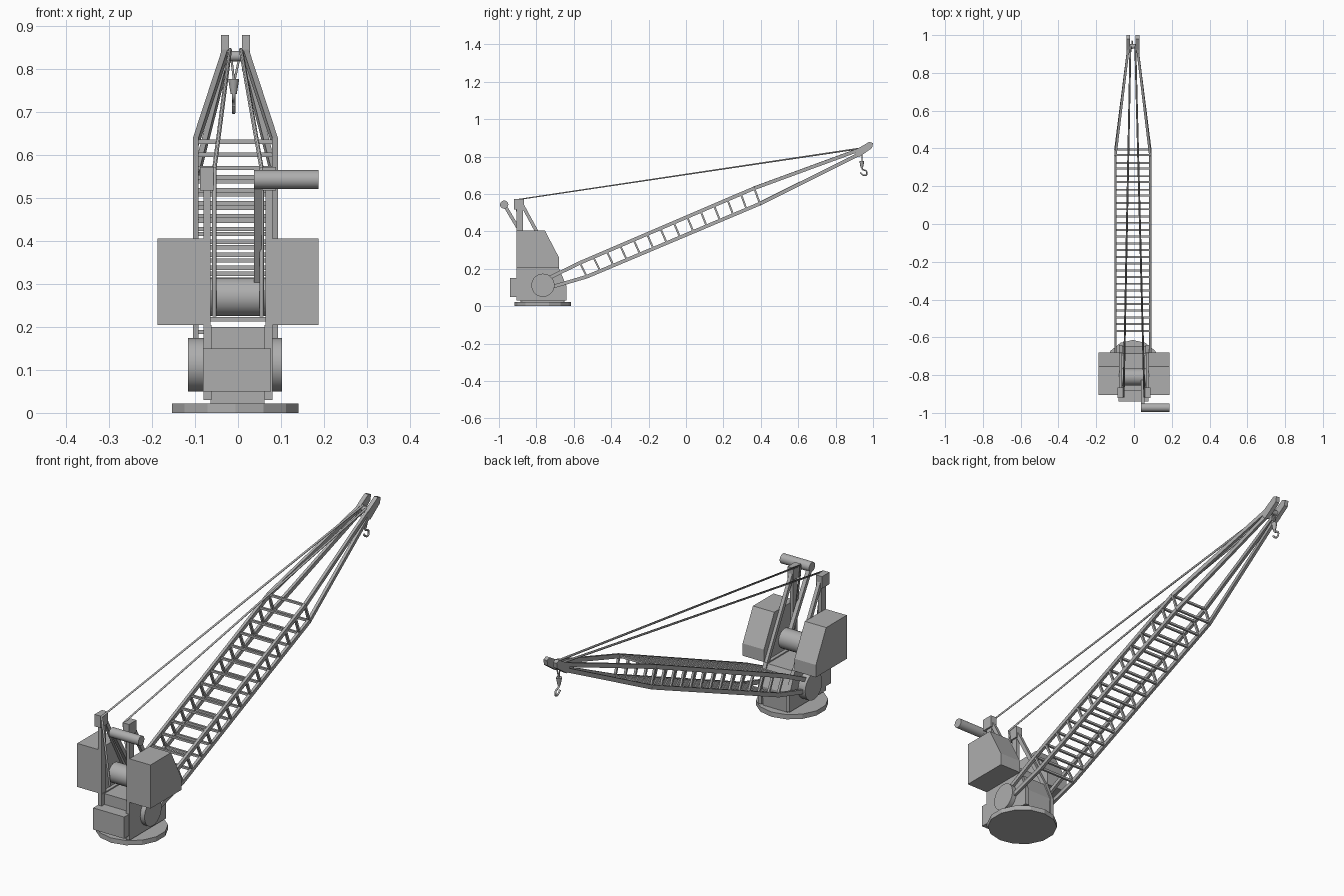
import bpy, bmesh, math
from mathutils import Vector

cube = bpy.data.objects.get("Cube")
if cube:
    bpy.data.objects.remove(cube)

grey = bpy.data.materials.new("plain_grey")
grey.use_nodes = True
grey.diffuse_color = (0.42, 0.42, 0.42, 1)
grey.node_tree.nodes["Principled BSDF"].inputs["Base Color"].default_value = grey.diffuse_color

CX = -0.006  # centre line of boom and base


def finish(bm, name, smooth=False):
    bmesh.ops.recalc_face_normals(bm, faces=bm.faces)
    mesh = bpy.data.meshes.new(name)
    bm.to_mesh(mesh)
    bm.free()
    mesh.materials.append(grey)
    obj = bpy.data.objects.new(name, mesh)
    bpy.context.collection.objects.link(obj)
    if smooth:
        bpy.ops.object.select_all(action="DESELECT")
        obj.select_set(True)
        bpy.context.view_layer.objects.active = obj
        bpy.ops.object.shade_smooth_by_angle(angle=math.radians(40))
    return obj


def side_plate(name, profile, x0, x1):
    """Extrude a (y, z) outline from x0 to x1."""
    bm = bmesh.new()
    face = bm.faces.new([bm.verts.new((x0, y, z)) for y, z in profile])
    new = bmesh.ops.extrude_face_region(bm, geom=[face])["geom"]
    bmesh.ops.translate(bm, vec=(x1 - x0, 0, 0),
                        verts=[v for v in new if isinstance(v, bmesh.types.BMVert)])
    return finish(bm, name)


def box(name, x0, x1, y0, y1, z0, z1):
    return side_plate(name, [(y0, z0), (y1, z0), (y1, z1), (y0, z1)], x0, x1)


def add_bar(bm, a, b, width, height):
    """Square bar from a to b, kept level across x."""
    a, b = Vector(a), Vector(b)
    d = (b - a).normalized()
    side = d.cross(Vector((0, 0, 1)))
    side = side.normalized() if side.length > 0.01 else Vector((1, 0, 0))
    up = side.cross(d)
    rings = []
    for p in (a, b):
        rings.append([bm.verts.new(p + side * width / 2 * s + up * height / 2 * t)
                      for s, t in ((-1, -1), (1, -1), (1, 1), (-1, 1))])
    for i in range(4):
        j = (i + 1) % 4
        bm.faces.new((rings[0][i], rings[0][j], rings[1][j], rings[1][i]))
    bm.faces.new(rings[0])
    bm.faces.new(rings[1])


def bars(name, pairs, width, height):
    bm = bmesh.new()
    for a, b in pairs:
        add_bar(bm, a, b, width, height)
    return finish(bm, name)


def cylinder(name, a, b, r, sides=24, r2=None, smooth=True):
    a, b = Vector(a), Vector(b)
    bm = bmesh.new()
    bmesh.ops.create_cone(bm, cap_ends=True, segments=sides, radius1=r,
                          radius2=r if r2 is None else r2, depth=(b - a).length)
    bm.transform(Vector((0, 0, 1)).rotation_difference(b - a).to_matrix().to_4x4())
    bmesh.ops.translate(bm, vec=(a + b) / 2, verts=bm.verts)
    return finish(bm, name, smooth)


def cable(name, points, r, smooth=False):
    curve = bpy.data.curves.new(name, "CURVE")
    curve.dimensions = "3D"
    curve.bevel_depth = r
    curve.bevel_resolution = 1
    curve.use_fill_caps = True
    spline = curve.splines.new("NURBS" if smooth else "POLY")
    spline.points.add(len(points) - 1)
    for p, co in zip(spline.points, points):
        p.co = (*co, 1)
    if smooth:
        spline.use_endpoint_u = True
        spline.order_u = 3
    curve.materials.append(grey)
    obj = bpy.data.objects.new(name, curve)
    bpy.context.collection.objects.link(obj)


# Base and turntable body
cylinder("base_disc", (CX, -0.765, 0), (CX, -0.765, 0.022), 0.151, 14, smooth=False)
side_plate("body", [(-0.885, 0.02), (-0.65, 0.02), (-0.645, 0.11), (-0.685, 0.2), (-0.885, 0.2)],
           -0.064, 0.062)
box("counterweight", -0.081, 0.077, -0.94, -0.87, 0.05, 0.15)
cylinder("boom_pivot", (CX - 0.11, -0.765, 0.112), (CX + 0.108, -0.765, 0.112), 0.062, 28)

# Paired side parts: cheeks, cabs, A-frame
CAB = [(-0.905, 0.205), (-0.68, 0.205), (-0.68, 0.262), (-0.755, 0.406), (-0.905, 0.406)]
CHEEK = [(-0.905, 0.03), (-0.64, 0.03), (-0.64, 0.11), (-0.68, 0.205), (-0.905, 0.205)]
for label, s in (("left", 1), ("right", -1)):
    side_plate(label + "_body_cheek", CHEEK, s * 0.062, s * 0.08)
    side_plate(label + "_cab", CAB, s * 0.078, s * 0.187)
    box(label + "_post", s * 0.064, s * 0.08, -0.905, -0.872, 0.03, 0.55)
    box(label + "_post_head", s * 0.057, s * 0.088, -0.92, -0.866, 0.517, 0.572)
    bars(label + "_post_strut", [((s * 0.072, -0.88, 0.55), (s * 0.072, -0.69, 0.2))], 0.016, 0.018)

# Winch drum and its lever
cylinder("winch_drum", (-0.064, -0.81, 0.27), (0.064, -0.81, 0.27), 0.045)
bars("winch_lever", [((0.046, -0.81, 0.27), (0.046, -0.972, 0.543))], 0.018, 0.018)
cylinder("lever_handle", (0.037, -0.972, 0.543), (0.187, -0.972, 0.543), 0.022)

# Lattice boom: chords, uprights and rungs
UPPER = [(-0.73, 0.152), (-0.567, 0.232), (0.365, 0.631), (0.93, 0.838)]
LOWER = [(-0.71, 0.105), (-0.53, 0.158), (0.395, 0.548), (0.93, 0.815)]
HALF = [0.092, 0.092, 0.092, 0.024]
for level, chord in (("upper", UPPER), ("lower", LOWER)):
    runs = []
    for s in (-1, 1):
        pts = [Vector((CX + s * h, y, z)) for h, (y, z) in zip(HALF, chord)]
        runs += list(zip(pts, pts[1:]))
    bars(level + "_boom_chords", runs, 0.013, 0.019)

RUNGS = 14
uprights, rungs = [], []
for i in range(RUNGS):
    t = i / (RUNGS - 1)
    ends = [Vector((0, *c[1])).lerp(Vector((0, *c[2])), t) for c in (UPPER, LOWER)]
    for e in ends:
        rungs.append((e + Vector((CX - 0.092, 0, 0)), e + Vector((CX + 0.092, 0, 0))))
    for s in (-1, 1):
        off = Vector((CX + s * 0.092, 0, 0))
        uprights.append((ends[0] + off, ends[1] + off))
bars("boom_uprights", uprights, 0.01, 0.01)
bars("boom_rungs", rungs, 0.01, 0.01)

# Boom tip
TIP = [(0.905, 0.835), (0.98, 0.879), (1.0, 0.872), (0.995, 0.846), (0.925, 0.797), (0.905, 0.81)]
for label, s in (("left", 1), ("right", -1)):
    side_plate(label + "_tip_cheek", TIP, CX + s * 0.015, CX + s * 0.034)
cylinder("tip_axle", (CX - 0.03, 0.94, 0.83), (CX + 0.03, 0.94, 0.83), 0.012, 16)

# Hoist ropes, from drum over the post heads to the tip
for label, s in (("left", 1), ("right", -1)):
    cable(label + "_rope", [(s * 0.055, -0.855, 0.225), (s * 0.055, -0.915, 0.568),
                            (CX + s * 0.013, 0.94, 0.845)], 0.005)
    cable(label + "_hook_rope", [(CX + s * 0.01, 0.94, 0.83), (CX - 0.003, 0.94, 0.77)], 0.003)

# Hook block and hook
HX = CX - 0.004
cylinder("hook_block", (HX, 0.94, 0.742), (HX, 0.94, 0.777), 0.007, 12, 0.013)
HOOK = [(0.94, 0.745), (0.94, 0.73), (0.966, 0.726), (0.968, 0.7), (0.945, 0.698), (0.932, 0.716)]
cable("hook", [(HX, y, z) for y, z in HOOK], 0.0045, True)
